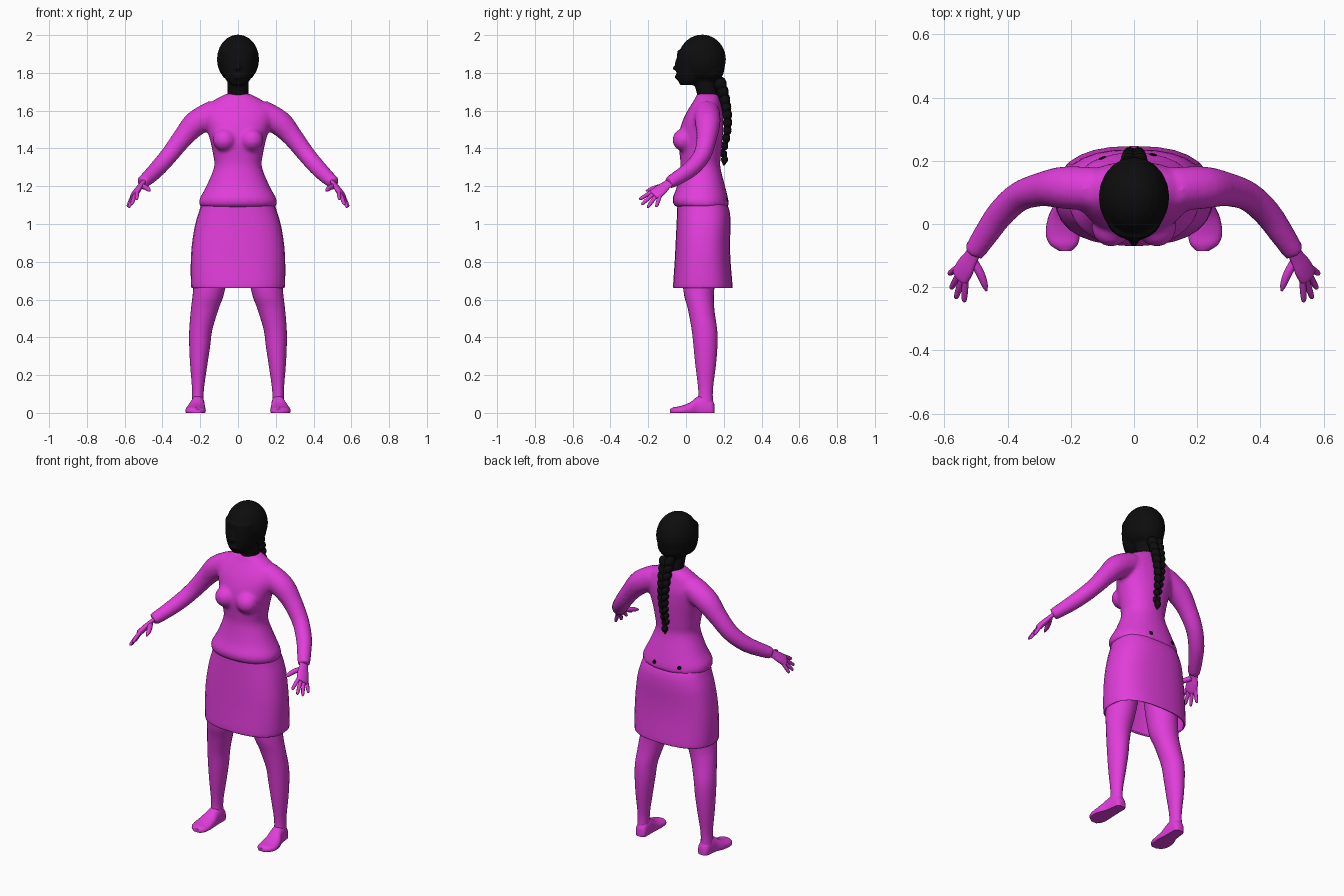
import bpy, bmesh, math
from mathutils import Vector, Matrix

cube = bpy.data.objects.get("Cube")
if cube:
    bpy.data.objects.remove(cube, do_unlink=True)


def material(name, rgb):
    m = bpy.data.materials.new(name)
    m.use_nodes = True
    m.diffuse_color = (*rgb, 1)
    m.node_tree.nodes["Principled BSDF"].inputs["Base Color"].default_value = (*rgb, 1)
    return m


MAGENTA = material("magenta", (0.75, 0.047, 0.70))
BLACK = material("black", (0.004, 0.004, 0.004))
X, Y, Z = Vector((1, 0, 0)), Vector((0, 1, 0)), Vector((0, 0, 1))


def smooth_rows(rows, steps=4):
    """Catmull-Rom interpolation of every column."""
    out = []
    last = len(rows) - 1
    for i in range(last):
        quad = [rows[max(i - 1, 0)], rows[i], rows[i + 1], rows[min(i + 2, last)]]
        for s in range(steps):
            t = s / steps
            out.append([b + t / 2 * (c - a + t * (2 * a - 5 * b + 4 * c - d + t * (3 * (b - c) + d - a)))
                        for a, b, c, d in zip(*quad)])
    return out + [list(rows[-1])]


def section(c, u, v, power=2, n=28):
    """Superellipse ring around c with half axes u and v."""
    pts = []
    for k in range(n):
        a = math.tau * k / n
        co, si = math.cos(a), math.sin(a)
        pts.append(c + u * math.copysign(abs(co) ** (2 / power), co)
                   + v * math.copysign(abs(si) ** (2 / power), si))
    return pts


def skin(bm, rings, caps=True):
    loops = [[bm.verts.new(p) for p in r] for r in rings]
    n = len(loops[0])
    for a, b in zip(loops, loops[1:]):
        for k in range(n):
            bm.faces.new((a[k], a[(k + 1) % n], b[(k + 1) % n], b[k]))
    if caps:
        bm.faces.new(loops[0])
        bm.faces.new(loops[-1])


def upright(bm, rows, power=2, caps=True):
    """Rows are height, centre x, half width, front y, back y."""
    skin(bm, [section(Vector((cx, (f + b) / 2, z)), X * w, Y * (b - f) / 2, power)
              for z, cx, w, f, b in smooth_rows(rows)], caps)


def tube(bm, rows, side=1, flat=1, across=Z, n=16):
    """Rows are x, y, z, radius; rings follow the path."""
    rows = smooth_rows(rows)
    mids = [Vector((r[0] * side, r[1], r[2])) for r in rows]
    rings = []
    for i, (c, r) in enumerate(zip(mids, rows)):
        d = (mids[min(i + 1, len(mids) - 1)] - mids[max(i - 1, 0)]).normalized()
        u = (across - d * across.dot(d)).normalized()
        rings.append(section(c, u * r[3], d.cross(u) * r[3] * flat, n=n))
    skin(bm, rings)


def ball(bm, centre, radii, turn=0):
    m = Matrix.Translation(centre) @ Matrix.Rotation(turn, 4, "Y") @ Matrix.Diagonal((*radii, 1))
    bmesh.ops.create_uvsphere(bm, u_segments=20, v_segments=12, radius=1, matrix=m)


def finish(name, bm, mat, mirror=False, voxel=0, smooth=5):
    bmesh.ops.recalc_face_normals(bm, faces=bm.faces[:])
    me = bpy.data.meshes.new(name)
    bm.to_mesh(me)
    bm.free()
    me.materials.append(mat)
    me.shade_smooth()
    me.set_sharp_from_angle(angle=math.radians(50))
    ob = bpy.data.objects.new(name, me)
    bpy.context.collection.objects.link(ob)
    if mirror:
        ob.modifiers.new("mirror", "MIRROR").use_mirror_merge = False
    if voxel:
        r = ob.modifiers.new("blend", "REMESH")
        r.mode, r.voxel_size, r.use_smooth_shade = "VOXEL", voxel, True
        s = ob.modifiers.new("soften", "SMOOTH")
        s.factor, s.iterations = 0.5, smooth
    return ob


# Top: torso, bust and sleeves blended together
bm = bmesh.new()
upright(bm, [(1.09, 0, .203, -.058, .228), (1.13, 0, .205, -.072, .224), (1.2, 0, .168, -.048, .207),
             (1.3, 0, .127, -.03, .182), (1.36, 0, .131, -.033, .185), (1.43, 0, .145, -.04, .192),
             (1.5, 0, .165, -.033, .197), (1.57, 0, .185, -.008, .197), (1.62, 0, .17, .02, .188),
             (1.66, 0, .12, .045, .178), (1.69, 0, .06, .058, .165)], 2.2)
for s in (1, -1):
    ball(bm, (.072 * s, -.012, 1.445), (.062, .06, .06))
    tube(bm, [(.12, .11, 1.59, .07), (.22, .115, 1.535, .068), (.29, .11, 1.46, .055), (.36, .088, 1.37, .048),
              (.42, .035, 1.3, .045), (.47, -.035, 1.25, .04), (.508, -.092, 1.217, .034)], s)
top = finish("top", bm, MAGENTA, voxel=.011)

# Skirt: open tube with a thin wall
bm = bmesh.new()
upright(bm, [(.66, 0, .243, -.065, .245), (.68, 0, .249, -.068, .246), (.8, 0, .25, -.06, .236),
             (.9, 0, .243, -.055, .233), (1, 0, .226, -.05, .236), (1.07, 0, .205, -.047, .23),
             (1.12, 0, .19, -.045, .21)], 2.5, caps=False)
skirt = finish("skirt", bm, MAGENTA)
wall = skirt.modifiers.new("wall", "SOLIDIFY")
wall.thickness, wall.offset = .01, -1

# Legs
bm = bmesh.new()
upright(bm, [(.95, .12, .1, -.03, .18), (.66, .152, .085, -.015, .15), (.55, .176, .073, .01, .15),
             (.44, .197, .061, .03, .165), (.35, .203, .055, .04, .166), (.25, .208, .045, .05, .158),
             (.12, .212, .031, .065, .142), (.04, .213, .033, .06, .145)])
finish("legs", bm, MAGENTA, mirror=True)

# Feet: lofted heel to toe with a flat sole
bm = bmesh.new()
rings = []
for y, cx, w, h in smooth_rows([(.15, .21, .018, .045), (.137, .21, .032, .07), (.1, .212, .036, .095),
                                (.06, .215, .04, .085), (.02, .222, .05, .055), (-.03, .225, .054, .036),
                                (-.065, .222, .044, .03), (-.086, .217, .018, .02)]):
    ring = section(Vector((cx, y, h * .3)), X * w, Z * h * .7, 2.3)
    for p in ring:
        p.z = max(p.z, 0)
    rings.append(ring)
skin(bm, rings)
finish("feet", bm, MAGENTA, mirror=True)

# Hands: flat palm, four fingers and a thumb
bm = bmesh.new()
spread = Vector((.048, .092, -.04)).normalized()
tube(bm, [(.498, -.076, 1.226, .027), (.515, -.105, 1.205, .028), (.532, -.135, 1.18, .036),
          (.549, -.165, 1.155, .036), (.553, -.172, 1.15, .025)], flat=.45, across=spread)
tips = [(.537, -.247, 1.13), (.564, -.236, 1.102), (.579, -.205, 1.086), (.585, -.158, 1.09)]
for k, tip in enumerate(tips):
    root = Vector((.545, -.16, 1.16)) + spread * (k - 1.5) * .018
    tip = Vector(tip)
    path = [(0, .011), (.5, .0105), (.9, .008), (1, .002)]
    tube(bm, [(*root.lerp(tip, t), r) for t, r in path], across=spread, n=10)
tube(bm, [(.51, -.115, 1.2, .015), (.487, -.155, 1.193, .014), (.473, -.19, 1.182, .011),
          (.467, -.212, 1.174, .003)], n=10)
finish("hands", bm, MAGENTA, mirror=True)

# Head: hair cap, face, nose, lips and neck blended together
bm = bmesh.new()
ball(bm, (0, .085, 1.872), (.112, .127, .131))
ball(bm, (0, .125, 1.82), (.09, .078, .075))
upright(bm, [(1.735, 0, .035, -.03, .05), (1.76, 0, .062, -.043, .1), (1.8, 0, .08, -.05, .12),
             (1.86, 0, .09, -.05, .12), (1.92, 0, .09, -.045, .12)], 2.2)
upright(bm, [(1.655, 0, .056, .06, .18), (1.7, 0, .055, .055, .165), (1.78, 0, .058, .03, .15)])
ball(bm, (0, -.052, 1.825), (.016, .02, .014))
ball(bm, (0, -.045, 1.845), (.011, .015, .03))
ball(bm, (0, -.045, 1.778), (.026, .014, .014))
finish("head", bm, BLACK, voxel=.007, smooth=3)

# Braid: pairs of slanted strands that shrink toward the tail
bm = bmesh.new()
count = 10
for i in range(count):
    t = i / (count - 1)
    z = 1.745 - .365 * t
    y = .175 + .045 * math.sin(math.pi * min(t * .8 + .05, 1))
    r = .036 - .018 * t
    for s in (1, -1):
        ball(bm, (s * r * .5, y, z - .01 * (s > 0)), (r * .72, r * .9, r * 1.05), s * .5)
tube(bm, [(0, .205, 1.385, .012), (0, .205, 1.36, .012), (0, .204, 1.34, .019), (0, .2, 1.31, .003)], across=X)
finish("braid", bm, BLACK)

# Two small dark spots at the back of the hem
bpy.context.view_layer.update()
surface = top.evaluated_get(bpy.context.evaluated_depsgraph_get())
bm = bmesh.new()
for x in (-.1, .06):
    hit, at, normal, _ = surface.ray_cast(Vector((x, 1, 1.13)), -Y)
    if hit:
        turn = normal.to_track_quat("Z", "Y").to_matrix().to_4x4()
        bmesh.ops.create_cone(bm, cap_ends=True, segments=8, radius1=.012, radius2=.012, depth=.006,
                              matrix=Matrix.Translation(at) @ turn)
finish("hem_spots", bm, BLACK)
